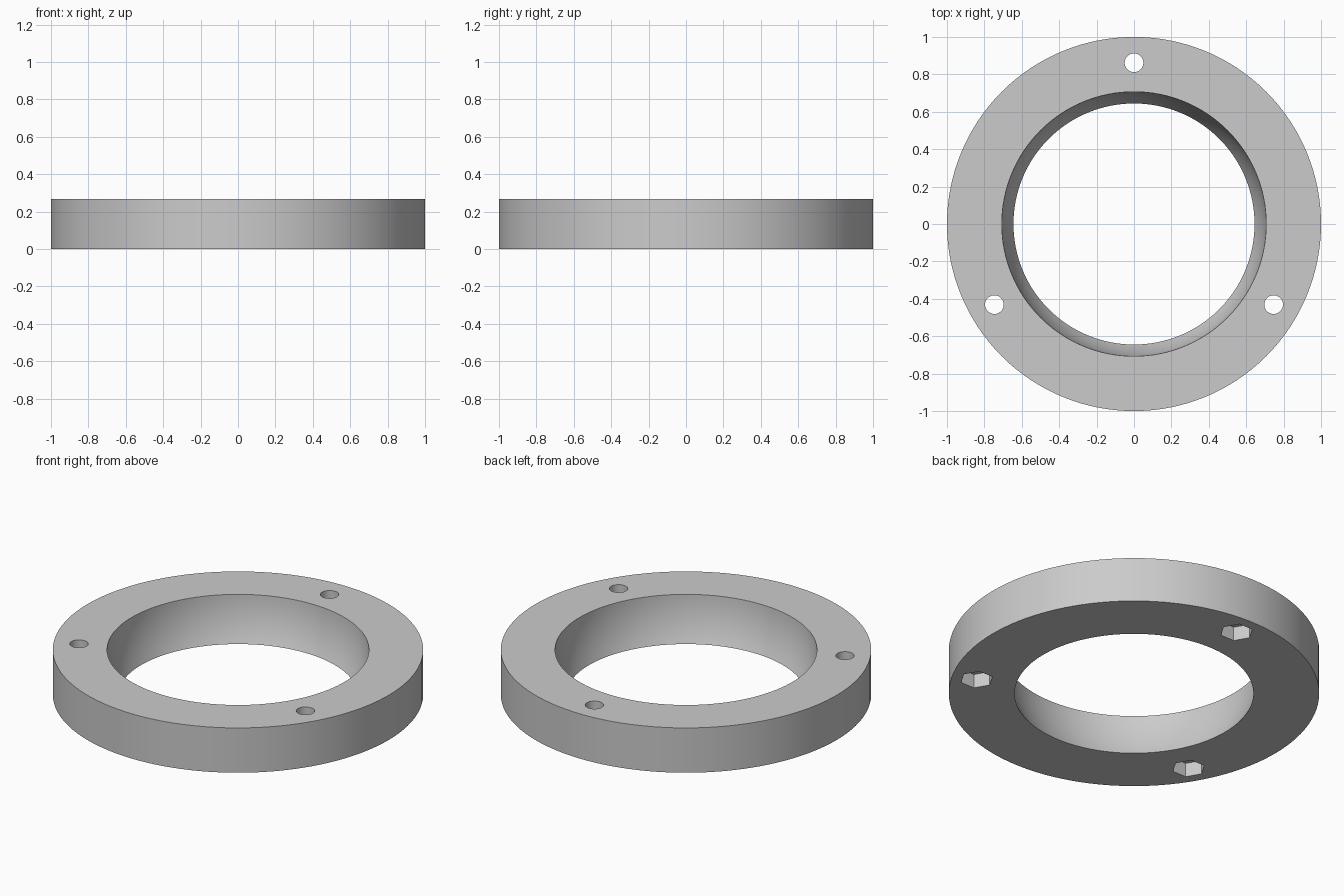
import bpy
import bmesh
from math import sin, cos, pi, sqrt, radians

if "Cube" in bpy.data.objects:
    bpy.data.objects.remove(bpy.data.objects["Cube"])

HEIGHT = 0.267
SEGMENTS = 128
BOLT_CIRCLE = 0.862

grey = bpy.data.materials.new("plain grey")
grey.use_nodes = True
colour = (0.6, 0.6, 0.6, 1)
grey.diffuse_color = colour
grey.node_tree.nodes["Principled BSDF"].inputs["Base Color"].default_value = colour


def lathe(name, profile, segments):
    """Revolve a closed (radius, height) profile around z."""
    bm = bmesh.new()
    rings = []
    for i in range(segments):
        a = 2 * pi * i / segments
        rings.append([bm.verts.new((r * cos(a), r * sin(a), z)) for r, z in profile])
    n = len(profile)
    for i in range(segments):
        here, there = rings[i], rings[(i + 1) % segments]
        for j in range(n):
            k = (j + 1) % n
            bm.faces.new((here[j], there[j], there[k], here[k]))
    bmesh.ops.recalc_face_normals(bm, faces=bm.faces)
    mesh = bpy.data.meshes.new(name)
    bm.to_mesh(mesh)
    bm.free()
    obj = bpy.data.objects.new(name, mesh)
    bpy.context.collection.objects.link(obj)
    return obj


def cut_prism(target, sides, radius, x, y, bottom, top, turn=0):
    """Cut an upright prism out of the target."""
    bpy.ops.mesh.primitive_cylinder_add(
        vertices=sides, radius=radius, depth=top - bottom,
        location=(x, y, (bottom + top) / 2), rotation=(0, 0, turn))
    cutter = bpy.context.object
    cutter.name = "cutter"
    cutter.hide_render = True
    bpy.context.view_layer.objects.active = target
    mod = target.modifiers.new("cut", "BOOLEAN")
    mod.operation = "DIFFERENCE"
    mod.solver = "EXACT"
    mod.object = cutter
    bpy.ops.object.modifier_apply(modifier=mod.name)
    bpy.data.objects.remove(cutter)


# Ring with a straight outer wall and a spherical seat inside
ball, centre = 0.7075, 0.292
steps = 12
seat = []
for i in range(steps + 1):
    z = HEIGHT * (1 - i / steps)
    seat.append((sqrt(ball ** 2 - (z - centre) ** 2), z))
ring = lathe("mounting_ring", [(1, 0), (1, HEIGHT)] + seat, SEGMENTS)
ring.data.materials.append(grey)

# Three bolt holes, each with a hexagonal nut pocket underneath
for i in range(3):
    a = pi / 2 + 2 * pi * i / 3
    x, y = BOLT_CIRCLE * cos(a), BOLT_CIRCLE * sin(a)
    cut_prism(ring, 32, 0.05, x, y, -0.1, HEIGHT + 0.1)
    cut_prism(ring, 6, 0.09, x, y, -0.1, 0.083, turn=pi / 2)

bpy.ops.object.select_all(action="DESELECT")
ring.select_set(True)
bpy.context.view_layer.objects.active = ring
bpy.ops.object.shade_smooth_by_angle(angle=radians(30))
